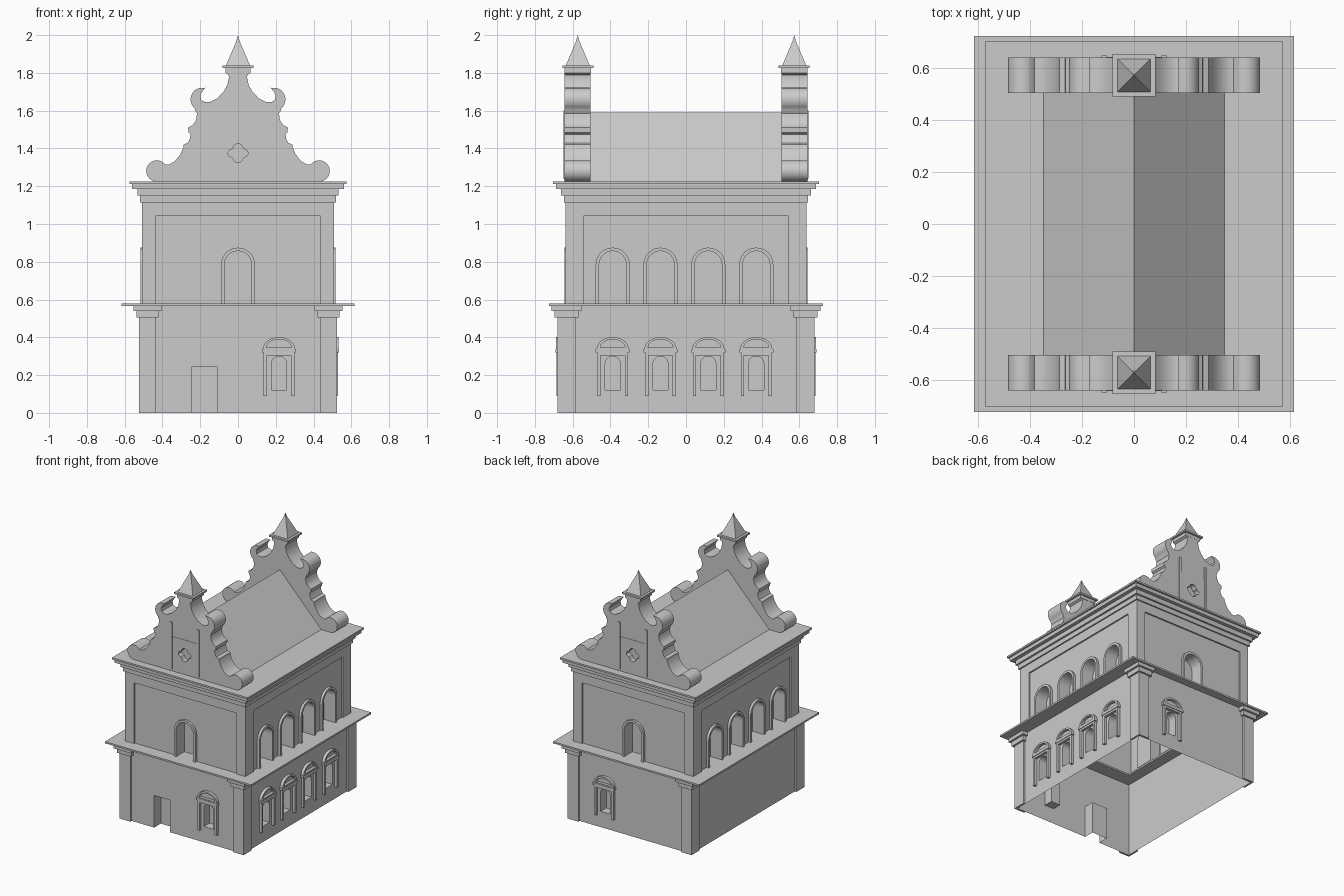
import bpy, bmesh
from math import pi, sin, cos
from mathutils import Matrix, Vector

cube = bpy.data.objects.get("Cube")
if cube:
    bpy.data.objects.remove(cube, do_unlink=True)

GREY = (0.6, 0.6, 0.6, 1)
stone = bpy.data.materials.new("grey_stone")
stone.use_nodes = True
stone.diffuse_color = GREY
stone.node_tree.nodes["Principled BSDF"].inputs["Base Color"].default_value = GREY


def finish(name, bm, matrix=Matrix(), smooth=False):
    mesh = bpy.data.meshes.new(name)
    bm.to_mesh(mesh)
    bm.free()
    mesh.materials.append(stone)
    ob = bpy.data.objects.new(name, mesh)
    bpy.context.collection.objects.link(ob)
    ob.matrix_world = matrix
    if smooth:
        bpy.ops.object.select_all(action="DESELECT")
        ob.select_set(True)
        bpy.context.view_layer.objects.active = ob
        bpy.ops.object.shade_smooth_by_angle(angle=0.6)
    return ob


def slab(name, loops, depth=0, matrix=Matrix(), niche=False, smooth=False):
    """Fill 2D loops (first is the outline, others are holes) and extrude along local z."""
    bm = bmesh.new()
    edges = []
    for loop in loops:
        vs = [bm.verts.new((p[0], p[1], 0)) for p in loop]
        edges += [bm.edges.new((a, b)) for a, b in zip(vs, vs[1:] + vs[:1])]
    bmesh.ops.triangle_fill(bm, edges=edges, use_beauty=True, normal=(0, 0, 1))
    if depth:
        out = bmesh.ops.extrude_face_region(bm, geom=bm.faces[:], use_keep_orig=True)
        moved = [v for v in out["geom"] if isinstance(v, bmesh.types.BMVert)]
        bmesh.ops.translate(bm, verts=moved, vec=(0, 0, depth))
        bmesh.ops.recalc_face_normals(bm, faces=bm.faces[:])
    if niche:
        # open the mouth (and the floor at ground level) and face the surfaces inward
        gone = [f for f in bm.faces if all(abs(v.co.z) < 1e-5 for v in f.verts)
                or all(abs(v.co.y) < 1e-5 for v in f.verts)]
        bmesh.ops.delete(bm, geom=gone, context="FACES")
        bmesh.ops.reverse_faces(bm, faces=bm.faces[:])
    return finish(name, bm, matrix, smooth)


def rect(x0, x1, y0, y1):
    return [(x0, y0), (x1, y0), (x1, y1), (x0, y1)]


def box(name, hx, hy, z0, z1, y=0):
    return slab(name, [rect(-hx, hx, y - hy, y + hy)], z1 - z0, Matrix.Translation((0, 0, z0)))


def arc(cx, cy, rx, ry, a0, a1, n=14):
    return [(cx + rx * cos(a0 + (a1 - a0) * i / n), cy + ry * sin(a0 + (a1 - a0) * i / n))
            for i in range(n + 1)]


def arch(u, half, base, spring):
    return [(u - half, base), (u + half, base)] + arc(u, spring, half, half, 0, pi)


def side(k, dist):
    """Local x along the wall, local y up, local z outward; k = front, right, back, left."""
    return Matrix.Rotation(k * pi / 2, 4, "Z") @ Matrix.Translation((0, -dist, 0)) @ Matrix.Rotation(pi / 2, 4, "X")


def lower_window(u, m):
    slab("lower_niche", [arch(u, .04, .12, .26)], -.07, m, niche=True)
    o, i = .082, .064
    slab("lower_window_jambs", [[(u - o, .09), (u - i, .09), (u - i, .305), (u + i, .305), (u + i, .09),
                                 (u + o, .09), (u + o, .32), (u - o, .32)]], .02, m)
    slab("lower_window_lintel", [rect(u - .09, u + .09, .32, .337)], .025, m)
    slab("lower_window_pediment", [arc(u, .337, .085, .065, 0, pi), arc(u, .345, .066, .044, 0, pi)], .022, m)


def upper_window(u, m):
    slab("upper_niche", [arch(u, .072, .58, .785)], -.08, m, niche=True)
    o, i, s = .09, .072, .785
    band = [(u + o, .58)] + arc(u, s, o, o, 0, pi) + [(u - o, .58), (u - i, .58)] \
        + arc(u, s, i, i, pi, 0) + [(u + i, .58)]
    slab("upper_window_surround", [band], .018, m)


BAYS = [-.388, -.135, .118, .372]
names = ["front", "right", "back", "left"]

# Ground storey shell with niches
GX, GY = .51, .665
low = [[.217], BAYS, [-.217], []]
for k, n in enumerate(names):
    half = GY if k % 2 else GX
    dist = GX if k % 2 else GY
    m = side(k, dist)
    outline = rect(-half, half, 0, .57)
    if k == 0:
        doorway = [(-.243, 0), (-.243, .245), (-.111, .245), (-.111, 0)]
        outline[1:1] = doorway
        slab("door_niche", [doorway], -.08, m, niche=True)
    slab(n + "_lower_wall", [outline] + [arch(u, .04, .12, .26) for u in low[k]], 0, m)
    for u in low[k]:
        lower_window(u, m)

# Corner pilasters with stepped capitals
for sx in (-1, 1):
    for sy in (-1, 1):
        for n, g, z0, z1 in (("corner_pilaster", 0, 0, .505), ("capital_lower", .014, .505, .54),
                             ("capital_upper", .03, .54, .567)):
            ox, oy, ix, iy = .524 + g, .681 + g, .434 - g, .583 - g
            pts = [(ix, oy), (ox, oy), (ox, iy), (GX, iy), (GX, GY), (ix, GY)]
            slab(n, [[(x * sx, y * sy) for x, y in pts]], z1 - z0, Matrix.Translation((0, 0, z0)))

# Ledge between the storeys, open in the middle
slab("middle_ledge", [rect(-.618, .618, -.725, .725), rect(-.42, .42, -.56, .56)], .013,
     Matrix.Translation((0, 0, .567)))

# Upper storey walls, raised borders and arched niches
UX, UY, RAISE = .497, .626, .011
for k, n in enumerate(names):
    half = UY if k % 2 else UX
    dist = UX if k % 2 else UY
    m = side(k, dist)
    bays = [[0], BAYS, [0], [-b for b in BAYS]][k]
    slab(n + "_upper_wall", [rect(-half, half, .57, 1.13)] + [arch(u, .072, .58, .785) for u in bays], 0, m)
    for u in bays:
        upper_window(u, m)
    e, i = half + RAISE, (.541 if k % 2 else .434)
    slab(n + "_upper_border", [[(-e, .575), (-i, .575), (-i, 1.045), (i, 1.045), (i, .575), (e, .575),
                                (e, 1.13), (-e, 1.13)]], RAISE, m)

# Stepped main cornice
for n, hx, z0, z1 in (("cornice_base", .518, 1.115, 1.15), ("cornice_middle", .532, 1.15, 1.185),
                      ("cornice_upper", .56, 1.185, 1.212), ("cornice_top", .574, 1.212, 1.225)):
    box(n, hx, hx + .129, z0, z1)

# Pitched roof between the gables
slab("roof", [[(-.35, 1.225), (.35, 1.225), (0, 1.59)]], 1.02, side(0, -.51) @ Matrix.Translation((0, 0, 0)))

# Scrolled gable outline, right half from the base upwards
half = [(.40, 1.225)] + arc(.43, 1.281, .056, .056, -pi / 2, pi * .8, 18)
half += [(.365, 1.315), (.333, 1.333), (.305, 1.37), (.29, 1.405), (.288, 1.42), (.266, 1.43), (.255, 1.452),
         (.25, 1.475), (.262, 1.485), (.264, 1.51), (.238, 1.525), (.222, 1.55), (.217, 1.585), (.226, 1.60)]
half += arc(.196, 1.66, .055, .06, -pi * .3, pi * .55, 12)
half += [(.172, 1.722), (.19, 1.70), (.2, 1.68), (.195, 1.657), (.175, 1.645), (.15, 1.645), (.11, 1.665),
         (.077, 1.70), (.057, 1.735), (.048, 1.775), (.05, 1.79), (.066, 1.80), (.066, 1.825)]
gable = half + [(-x, z) for x, z in reversed(half)]

# Four-lobed ornament
foil = []
for q in range(4):
    a = q * pi / 2
    foil += arc(.028 * cos(a), 1.375 + .028 * sin(a), .025, .021, a - pi * .45, a + pi * .45, 8)

for k in (0, 2):
    n = names[k]
    inner, outer = side(k, .505), side(k, .642)
    slab(n + "_gable", [gable, foil], .137, inner, smooth=True)
    slab(n + "_gable_core", [rect(-.07, .07, 1.3, 1.45)], .1, inner)
    slab(n + "_gable_panel", [rect(-.104, .104, 1.235, 1.49), foil], .003, outer)
    for s in (-1, 1):
        slab(n + "_gable_strip", [rect(min(s * .104, s * .126), max(s * .104, s * .126), 1.24, 1.6)], .007, outer)
    # Pinnacle on the gable
    y = -.573 if k == 0 else .573
    box(n + "_pinnacle_block", .066, .07, 1.80, 1.825, y)
    box(n + "_pinnacle_plate", .082, .082, 1.825, 1.838, y)
    bm = bmesh.new()
    rings = [[bm.verts.new((r * a, y + r * b, z)) for a, b in ((-1, -1), (1, -1), (1, 1), (-1, 1))]
             for r, z in ((.064, 1.838), (.01, 1.965))]
    tip = bm.verts.new(Vector((0, y, 2)))
    bm.faces.new(rings[0][::-1])
    for i in range(4):
        j = (i + 1) % 4
        bm.faces.new((rings[0][i], rings[0][j], rings[1][j], rings[1][i]))
        bm.faces.new((rings[1][i], rings[1][j], tip))
    finish(n + "_pinnacle", bm)
